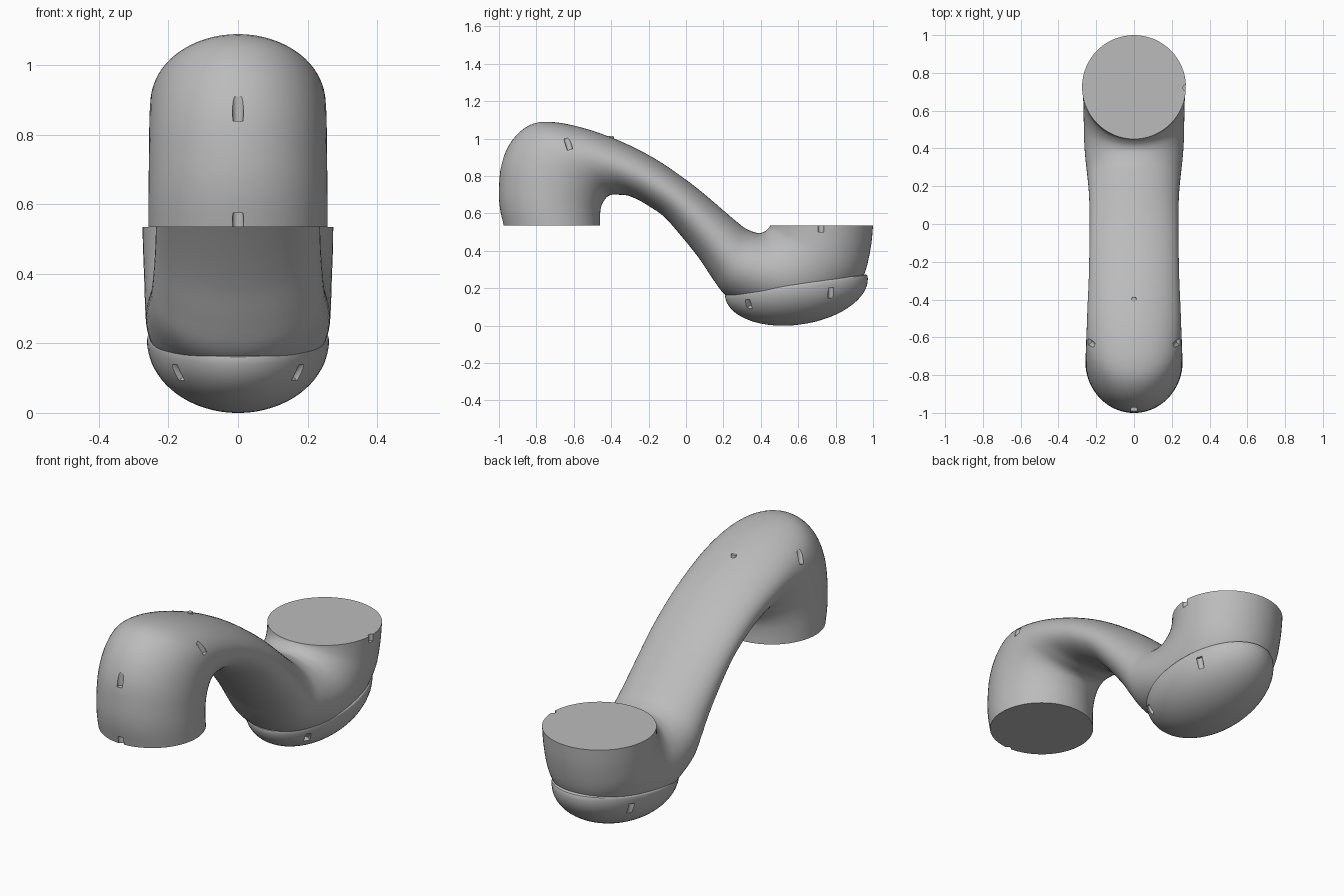
import bpy, bmesh, math
from mathutils import Vector, Matrix
from mathutils.bvhtree import BVHTree

cube = bpy.data.objects.get("Cube")
if cube:
    bpy.data.objects.remove(cube, do_unlink=True)

grey = bpy.data.materials.new("plain grey")
grey.use_nodes = True
grey.diffuse_color = (0.5, 0.5, 0.5, 1)
grey.node_tree.nodes["Principled BSDF"].inputs["Base Color"].default_value = (0.5, 0.5, 0.5, 1)

SEGMENTS = 64


def make_object(name, bm):
    bmesh.ops.recalc_face_normals(bm, faces=bm.faces[:])
    mesh = bpy.data.meshes.new(name)
    bm.to_mesh(mesh)
    bm.free()
    mesh.materials.append(grey)
    obj = bpy.data.objects.new(name, mesh)
    bpy.context.collection.objects.link(obj)
    return obj


def loft(name, rings):
    """Skin a closed solid through a list of point rings."""
    bm = bmesh.new()
    loops = [[bm.verts.new(p) for p in ring] for ring in rings]
    for a, b in zip(loops, loops[1:]):
        for i in range(len(a)):
            j = (i + 1) % len(a)
            bm.faces.new((a[i], a[j], b[j], b[i]))
    bm.faces.new(loops[0])
    bm.faces.new(loops[-1])
    return make_object(name, bm)


def catmull(p0, p1, p2, p3, t):
    return [0.5 * (2 * b + (c - a) * t + (2 * a - 5 * b + 4 * c - d) * t * t
                   + (3 * b - a - 3 * c + d) * t ** 3)
            for a, b, c, d in zip(p0, p1, p2, p3)]


def smooth_path(rows, steps=4):
    out = []
    last = len(rows) - 1
    for i in range(last):
        around = [rows[min(max(k, 0), last)] for k in range(i - 1, i + 3)]
        out += [catmull(*around, s / steps) for s in range(steps)]
    return out + [rows[-1]]


def section(row):
    """Ellipse spanning the outer and inner edge of the bend."""
    oy, oz, iy, iz, half = row
    outer, inner = Vector((0, oy, oz)), Vector((0, iy, iz))
    mid, arm = (outer + inner) / 2, (outer - inner) / 2
    angles = [2 * math.pi * k / SEGMENTS for k in range(SEGMENTS)]
    return [mid + arm * math.cos(a) + Vector((half * math.sin(a), 0, 0)) for a in angles]


# S-shaped pipe: outer y, outer z, inner y, inner z, half width
sections = [
    (-.975, .535, -.46, .535, .258),
    (-.995, .63, -.46, .58, .258),
    (-1, .73, -.455, .63, .257),
    (-.985, .87, -.44, .665, .256),
    (-.93, .99, -.42, .69, .255),
    (-.84, 1.07, -.395, .70, .253),
    (-.73, 1.09, -.36, .70, .25),
    (-.56, 1.06, -.31, .695, .246),
    (-.36, .99, -.25, .67, .24),
    (-.17, .895, -.2, .64, .237),
    (0, .78, -.12, .585, .235),
    (.12, .685, -.03, .485, .235),
    (.23, .59, .07, .36, .238),
    (.31, .525, .14, .255, .244),
    (.35, .505, .21, .165, .25),
    (.385, .495, .32, .11, .258),
    (.405, .497, .48, .06, .264),
    (.42, .503, .66, .06, .266),
    (.432, .512, .82, .13, .268),
    (.442, .522, .94, .25, .27),
    (.448, .53, .985, .4, .273),
    (.45, .535, 1, .535, .275),
]
pipe = loft("pipe_body", [section(r) for r in smooth_path(sections)])

# Shallow oval bowl under the low bend, with a softened rim
tilt = Matrix.Translation((0, .59, .21)) @ Matrix.Rotation(math.radians(8.2), 4, "X")


def oval(scale, z):
    angles = [2 * math.pi * k / SEGMENTS for k in range(SEGMENTS)]
    return [tilt @ Vector((.262 * scale * math.cos(a), .385 * scale * math.sin(a), z))
            for a in angles]


rim = [oval(.95, .012), oval(.98, .01), oval(.995, .006)]
dome = [oval(math.cos(a), -.205 * math.sin(a))
        for a in [math.pi / 2 * k / 20 for k in range(20)]]
bowl = loft("bowl", rim + dome)


def cut_slots(obj, slots):
    """Cut small round grooves where each slot lies nearest the surface."""
    bm = bmesh.new()
    bm.from_mesh(obj.data)
    tree = BVHTree.FromBMesh(bm)
    bm.free()
    cutters = bmesh.new()
    for point, axis, length in slots:
        spot = tree.find_nearest(Vector(point))[0]
        turn = Vector((0, 0, 1)).rotation_difference(Vector(axis)).to_matrix().to_4x4()
        bmesh.ops.create_cone(cutters, cap_ends=True, segments=16, radius1=.016,
                              radius2=.016, depth=length,
                              matrix=Matrix.Translation(spot) @ turn)
    cutter = make_object("slot_cutter", cutters)
    cutter.hide_render = True
    mod = obj.modifiers.new("slots", "BOOLEAN")
    mod.operation, mod.solver, mod.object = "DIFFERENCE", "EXACT", cutter
    bpy.context.view_layer.objects.active = obj
    bpy.ops.object.modifier_apply(modifier=mod.name)
    bpy.data.objects.remove(cutter, do_unlink=True)


pipe_slots = [((0, -1, .88), (0, 0, 1), .07),
              ((0, -1, .54), (0, 0, 1), .06),
              ((.3, .72, .53), (0, 0, 1), .06)]
bowl_slots = []
for side in (-1, 1):
    pipe_slots.append(((side * .225, -.63, .97), (side * -.3, -.3, 1), .07))
    bowl_slots.append(((side * .18, .33, .11), (side * .5, -.3, .6), .05))
    bowl_slots.append(((side * .23, .78, .17), (side * .2, 0, 1), .06))
cut_slots(pipe, pipe_slots)
cut_slots(bowl, bowl_slots)

# Tiny stud on top of the high bend
stud_mesh = bmesh.new()
bmesh.ops.create_cone(stud_mesh, cap_ends=True, segments=16, radius1=.016, radius2=.013,
                      depth=.03, matrix=Matrix.Translation((0, -.4, 1)))
stud = make_object("top_stud", stud_mesh)

# Smooth shading with crisp rims
bpy.ops.object.select_all(action="DESELECT")
for obj in (pipe, bowl, stud):
    obj.select_set(True)
bpy.context.view_layer.objects.active = pipe
bpy.ops.object.shade_smooth_by_angle(angle=math.radians(35))
